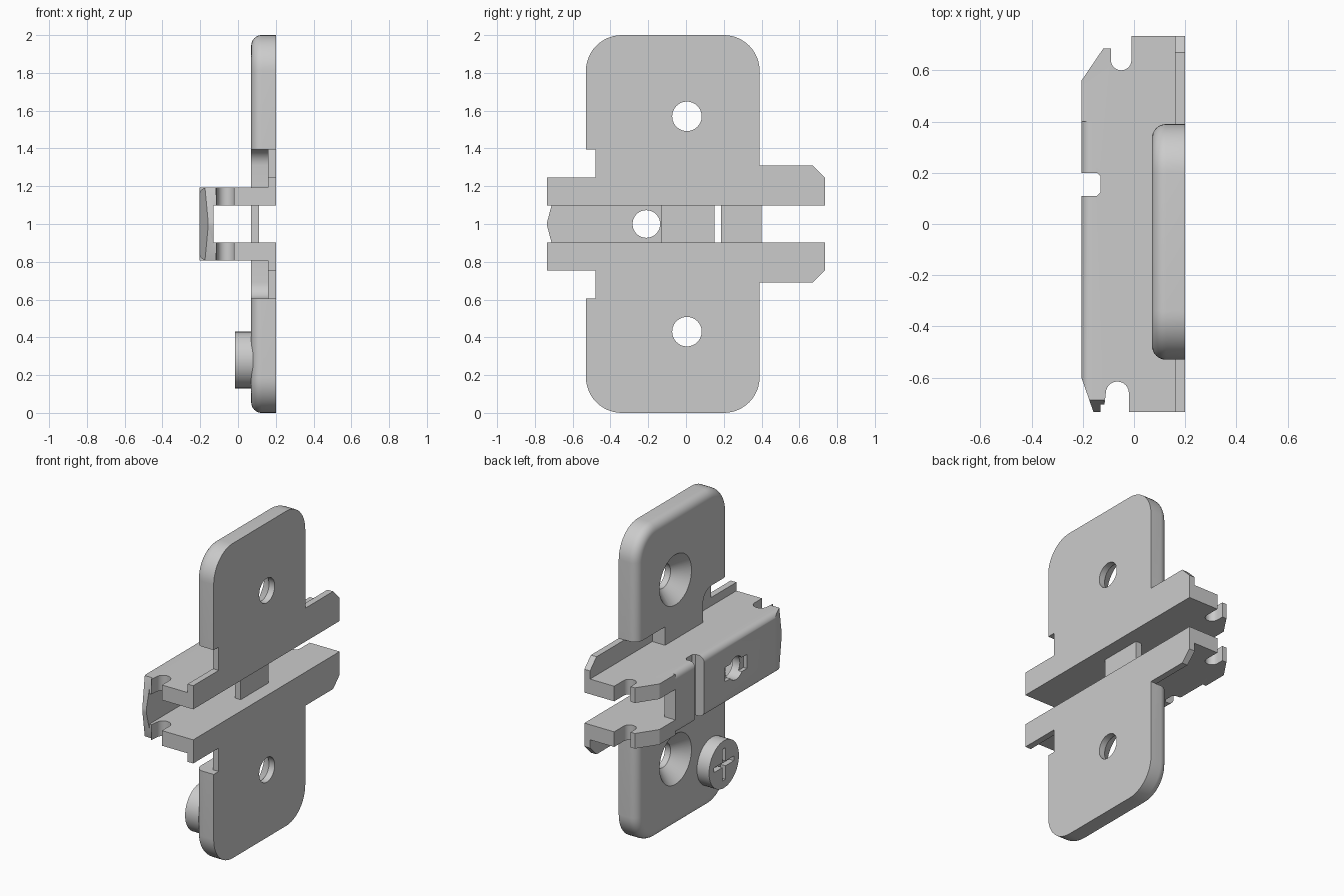
import bpy, bmesh
from math import sin, cos, pi, radians
from mathutils import Matrix

if "Cube" in bpy.data.objects:
    bpy.data.objects.remove(bpy.data.objects["Cube"])


def finish(name, bm):
    bmesh.ops.recalc_face_normals(bm, faces=bm.faces)
    me = bpy.data.meshes.new(name)
    bm.to_mesh(me)
    bm.free()
    ob = bpy.data.objects.new(name, me)
    bpy.context.collection.objects.link(ob)
    return ob


def loft(name, rings):
    bm = bmesh.new()
    vs = [[bm.verts.new(p) for p in r] for r in rings]
    n = len(vs[0])
    for a, b in zip(vs, vs[1:]):
        for i in range(n):
            bm.faces.new((a[i], a[(i + 1) % n], b[(i + 1) % n], b[i]))
    bm.faces.new(vs[0])
    bm.faces.new(vs[-1])
    return finish(name, bm)


def prism(name, pts, axis, a, b, s=1):
    """Extrude a 2D profile along an axis; s=-1 mirrors about z = 1."""
    def place(p, t):
        x, y, z = {'x': (t, *p), 'y': (p[0], t, p[1]), 'z': (*p, t)}[axis]
        return (x, y, 1 + s * (z - 1))
    return loft(name, [[place(p, t) for p in pts] for t in (a, b)])


def box(name, x0, x1, y0, y1, z0, z1, s=1):
    return prism(name, [(x0, y0), (x1, y0), (x1, y1), (x0, y1)], 'z', z0, z1, s)


def disc(name, r0, r1, x0, x1, y, z, n=48):
    return loft(name, [[(x, y + r * cos(2 * pi * i / n), z + r * sin(2 * pi * i / n))
                        for i in range(n)] for r, x in ((r0, x0), (r1, x1))])


def arc(cx, cy, r, a0, a1, n=12):
    return [(cx + r * cos(radians(a0 + (a1 - a0) * i / n)),
             cy + r * sin(radians(a0 + (a1 - a0) * i / n))) for i in range(n + 1)]


def combine(ob, other, op):
    m = ob.modifiers.new(op, 'BOOLEAN')
    m.operation, m.solver, m.object = op, 'EXACT', other
    bpy.context.view_layer.objects.active = ob
    bpy.ops.object.modifier_apply(modifier=m.name)
    bpy.data.objects.remove(other)


def add(ob, other):
    combine(ob, other, 'UNION')


def cut(ob, other):
    combine(ob, other, 'DIFFERENCE')


# Plate: rounded rectangle with a rounded outer rim
def plate_ring(x, d):
    r = 0.19
    pts = []
    for cy, cz, a in ((0.2, 1.81, 0), (-0.34, 1.81, 90), (-0.34, 0.19, 180), (0.2, 0.19, 270)):
        pts += arc(cy, cz, r - d, a, a + 90)
    return [(x, y, z) for y, z in pts]


f = 0.055
rings = [plate_ring(0.2, 0)]
for i in range(9):
    t = i / 8 * pi / 2
    rings.append(plate_ring(0.07 + f - f * sin(t), f - f * cos(t)))
body = loft("mounting_plate", rings)

# Channel rail: side profile with hook notches at both ends
rail = [(0.2, -0.735), (-0.02, -0.735)] + arc(-0.065, -0.66, 0.045, 0, 180)
rail += [(-0.115, -0.705), (-0.13, -0.705), (-0.13, -0.735), (-0.158, -0.735),
         (-0.205, -0.6), (-0.205, 0.56), (-0.12, 0.685), (-0.09, 0.685)]
rail += arc(-0.05, 0.64, 0.04, 180, 360) + [(-0.01, 0.735), (0.2, 0.735)]
add(body, prism("rail", rail, 'z', 0.807, 1.193))

for s in (1, -1):
    # Thin flanges at each end of the rail
    add(body, box("front_flange", 0.16, 0.2, -0.735, -0.4, 1.15, 1.247, s))
    add(body, prism("back_flange", [(0.3, 1.15), (0.735, 1.15), (0.735, 1.245),
                                    (0.67, 1.31), (0.3, 1.31)], 'x', 0.16, 0.2, s))

# Hollow the rail and open its back end
cut(body, box("cavity", -0.13, 0.3, -0.9, 0.9, 0.903, 1.097))
cut(body, box("back_opening", -0.3, 0.3, 0.4, 0.9, 0.903, 1.097))

for s in (1, -1):
    # Rounded rail edges
    cut(body, prism("edge_round", arc(-0.165, 1.153, 0.04, 90, 180, 8) +
                    [(-0.25, 1.153), (-0.25, 1.25), (-0.165, 1.25)], 'y', -0.9, 0.4, s))
    # Pointed front lip
    cut(body, prism("lip_cut", [(-0.738, 1.0), (-0.685, 1.2), (-0.8, 1.2), (-0.8, 1.0)],
                    'x', -0.3, -0.118, s))
    # Relief grooves between plate and rail, and the edge notch
    cut(body, prism("front_groove", [(-0.6, 1.193), (-0.27, 1.193)] +
                    arc(-0.355, 1.31, 0.085, 0, 90, 8) + [(-0.6, 1.395)], 'x', 0, 0.16, s))
    cut(body, box("back_groove", 0, 0.16, 0.11, 0.6, 1.193, 1.31, s))
    cut(body, box("edge_notch", 0, 0.3, -0.6, -0.48, 1.247, 1.395, s))
    # Countersunk screw holes
    z = 1 + s * 0.57
    cut(body, disc("bore", 0.078, 0.078, 0, 0.3, 0.005, z))
    cut(body, disc("countersink", 0.169, 0.078, 0.06, 0.16, 0.005, z))

# Cross slot, adjusting hole and its shallow recess in the rail web
cut(body, prism("web_slot", [(-0.3, 0.11), (-0.145, 0.11), (-0.13, 0.125),
                             (-0.13, 0.185), (-0.145, 0.2), (-0.3, 0.2)], 'z', 0.7, 1.3))
cut(body, disc("web_hole", 0.073, 0.073, -0.3, -0.1, -0.21, 1.0))
cut(body, box("web_recess", -0.3, -0.18, -0.32, -0.10, 0.955, 1.045))

# Bridge across the channel
add(body, box("bridge", 0.07, 0.11, -0.13, 0.15, 0.88, 1.12))

# Screw head with cross recess
screw = disc("screw_head", 0.15, 0.15, -0.015, 0.08, -0.36, 0.28)
cut(screw, box("cross_v", -0.1, 0.02, -0.375, -0.345, 0.18, 0.38))
cut(screw, box("cross_h", -0.1, 0.02, -0.46, -0.26, 0.265, 0.295))

for ob in (body, screw):
    bpy.ops.object.select_all(action='DESELECT')
    ob.select_set(True)
    bpy.context.view_layer.objects.active = ob
    bpy.ops.object.shade_smooth_by_angle(angle=radians(25))
